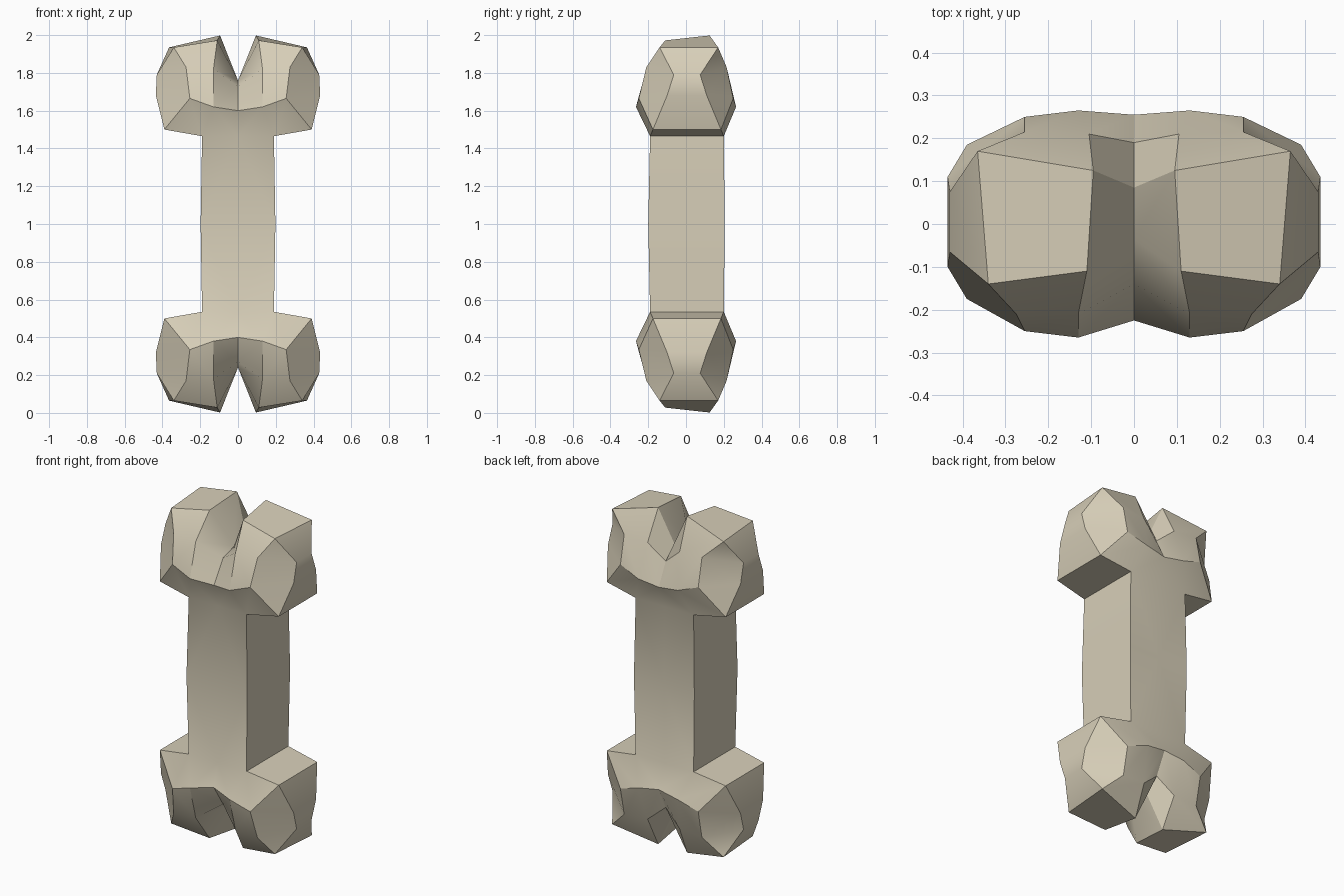
import bpy
import bmesh

if "Cube" in bpy.data.objects:
    bpy.data.objects.remove(bpy.data.objects["Cube"], do_unlink=True)

MID_HEIGHT = 1.0

# Key points of one quarter: front x, back x, height above the middle, front y, back y
# Rim points run around the outline of the knuckle, from the notch to the shaft
POINTS = {
    "notch": (0, 0, 0.76, -0.035, 0.085),
    "crown": (0.11, 0.095, 0.985, -0.11, 0.125),
    "shoulder": (0.34, 0.365, 0.935, -0.14, 0.17),
    "side_high": (0.43, 0.43, 0.79, -0.065, 0.075),
    "side_low": (0.435, 0.435, 0.68, -0.1, 0.11),
    "corner": (0.39, 0.39, 0.5, -0.175, 0.185),
    "neck": (0.19, 0.19, 0.465, -0.19, 0.2),
    # Raised points on the front and back faces of the knuckle
    "notch_face": (0, 0, 0.73, -0.14, 0.19),
    "crown_face": (0.13, 0.105, 0.82, -0.21, 0.21),
    "shoulder_face": (0.275, 0.255, 0.83, -0.21, 0.215),
    "cheek": (0.255, 0.255, 0.665, -0.25, 0.25),
    "bulge": (0.13, 0.13, 0.62, -0.265, 0.265),
    "bulge_centre": (0, 0, 0.6, -0.225, 0.255),
    # Centre line of the neck and the middle of the shaft
    "neck_centre": (0, 0, 0.465, -0.19, 0.2),
    "waist": (0.198, 0.198, 0, -0.2, 0.205),
    "waist_centre": (0, 0, 0, -0.2, 0.205),
}

# Faces used on both the front and the back
PANELS = [
    ("notch", "crown", "crown_face", "notch_face"),
    ("crown", "shoulder", "shoulder_face", "crown_face"),
    ("shoulder", "side_high", "shoulder_face"),
    ("side_high", "side_low", "cheek", "shoulder_face"),
    ("side_low", "corner", "cheek"),
    ("notch_face", "crown_face", "bulge", "bulge_centre"),
    ("crown_face", "shoulder_face", "cheek", "bulge"),
    ("cheek", "corner", "neck", "bulge"),
    ("bulge", "neck", "neck_centre", "bulge_centre"),
    ("neck_centre", "neck", "waist", "waist_centre"),
]

# Outline that is bridged from front to back
RIM = ["notch", "crown", "shoulder", "side_high", "side_low",
       "corner", "neck", "waist"]


def build_quarter():
    bm = bmesh.new()
    front, back = {}, {}
    for name, (xf, xb, z, yf, yb) in POINTS.items():
        # The crown slopes up towards the back
        tilt = 0.013 if name == "crown" else 0
        front[name] = bm.verts.new((xf, yf, z - tilt))
        back[name] = bm.verts.new((xb, yb, z + tilt))
    for panel in PANELS:
        bm.faces.new([front[n] for n in panel])
        bm.faces.new([back[n] for n in reversed(panel)])
    for a, b in zip(RIM, RIM[1:]):
        bm.faces.new((front[a], back[a], back[b], front[b]))
    bmesh.ops.recalc_face_normals(bm, faces=bm.faces)
    mesh = bpy.data.meshes.new("bone")
    bm.to_mesh(mesh)
    bm.free()
    return mesh


def make_material(name, colour):
    mat = bpy.data.materials.new(name)
    mat.use_nodes = True
    mat.diffuse_color = colour
    mat.node_tree.nodes["Principled BSDF"].inputs["Base Color"].default_value = colour
    return mat


# Whole bone: the quarter mirrored sideways and end to end
bone = bpy.data.objects.new("bone", build_quarter())
bpy.context.collection.objects.link(bone)
bone.location.z = MID_HEIGHT
bone.data.materials.append(make_material("old ivory", (0.68, 0.62, 0.48, 1)))

mirror = bone.modifiers.new("mirror", "MIRROR")
mirror.use_axis = (True, False, True)
mirror.use_clip = True
mirror.merge_threshold = 0.001

for other in bpy.context.selected_objects:
    other.select_set(False)
bpy.context.view_layer.objects.active = bone
bone.select_set(True)
bpy.ops.object.modifier_apply(modifier=mirror.name)

# Consistent outward normals on the closed shape
bm = bmesh.new()
bm.from_mesh(bone.data)
bmesh.ops.recalc_face_normals(bm, faces=bm.faces)
bm.to_mesh(bone.data)
bm.free()

# Soft shading on gentle bends, crisp on hard edges
bpy.ops.object.shade_smooth_by_angle(angle=0.5)
